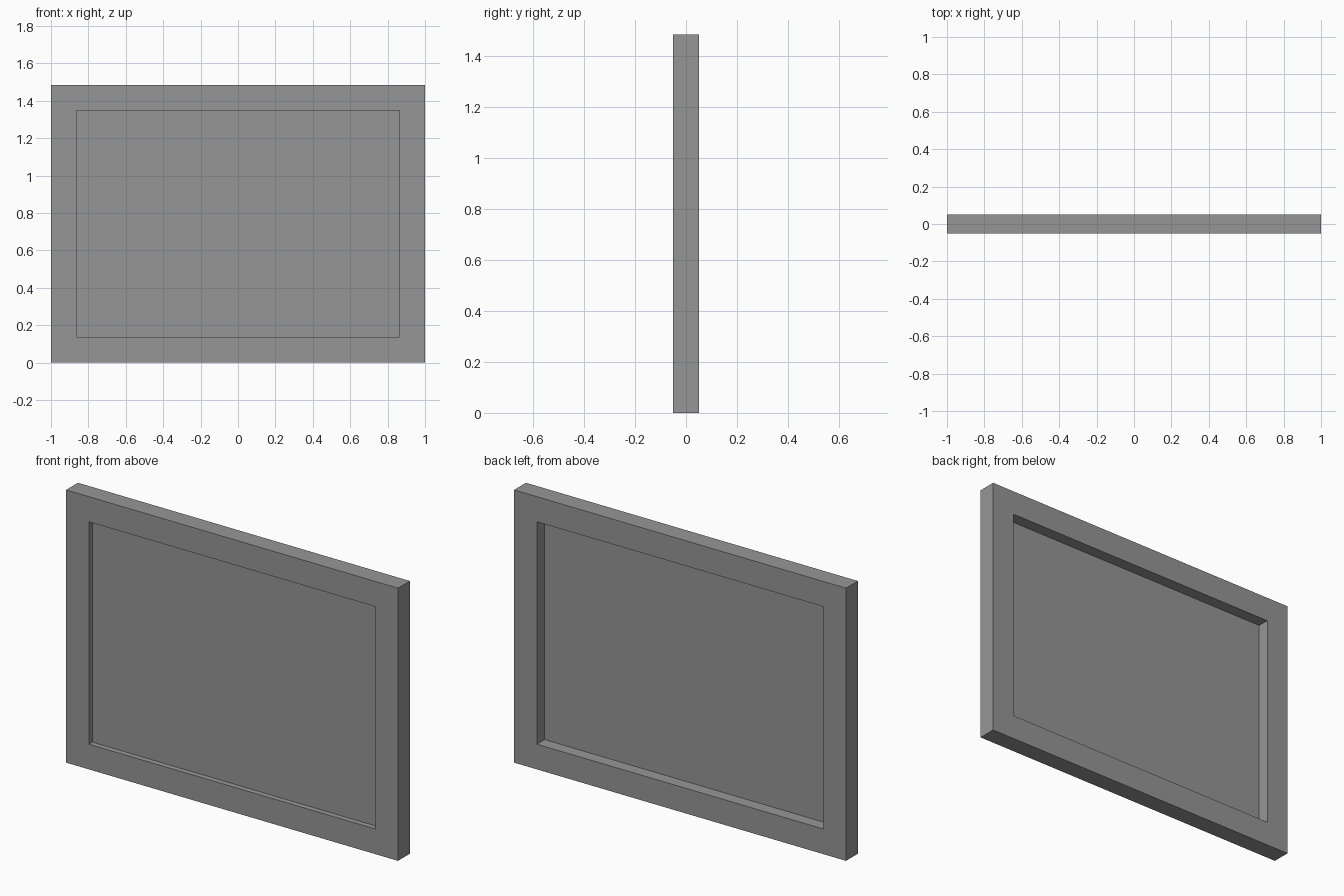
import bpy
import bmesh

W, H, D = 1.0, 1.485, 0.051          # half width, height, half depth
BORDER = 0.137                       # frame border width

if "Cube" in bpy.data.objects:
    bpy.data.objects.remove(bpy.data.objects["Cube"], do_unlink=True)

grey = bpy.data.materials.new("mid_grey")
grey.use_nodes = True
COLOUR = (0.305, 0.305, 0.305, 1)
grey.diffuse_color = COLOUR
grey.node_tree.nodes["Principled BSDF"].inputs["Base Color"].default_value = COLOUR


def finish(name, bm):
    bmesh.ops.recalc_face_normals(bm, faces=bm.faces)
    mesh = bpy.data.meshes.new(name)
    bm.to_mesh(mesh)
    bm.free()
    mesh.materials.append(grey)
    obj = bpy.data.objects.new(name, mesh)
    bpy.context.collection.objects.link(obj)
    return obj


def rectangle(bm, inset, y):
    x, low, high = W - inset, inset, H - inset
    corners = ((-x, low), (x, low), (x, high), (-x, high))
    return [bm.verts.new((cx, y, cz)) for cx, cz in corners]


# Outer frame: a rectangular tube bridged through four loops
bm = bmesh.new()
loops = [rectangle(bm, 0, -D), rectangle(bm, 0, D),
         rectangle(bm, BORDER, D), rectangle(bm, BORDER, -D)]
for a, b in zip(loops, loops[1:] + loops[:1]):
    for i in range(4):
        j = (i + 1) % 4
        bm.faces.new((a[i], a[j], b[j], b[i]))
finish("frame", bm)

# Thin panel set nearer the front of the opening
bm = bmesh.new()
front, back = rectangle(bm, BORDER, -0.021), rectangle(bm, BORDER, -0.015)
bm.faces.new(front)
bm.faces.new(back)
for i in range(4):
    j = (i + 1) % 4
    bm.faces.new((front[i], front[j], back[j], back[i]))
finish("panel", bm)
